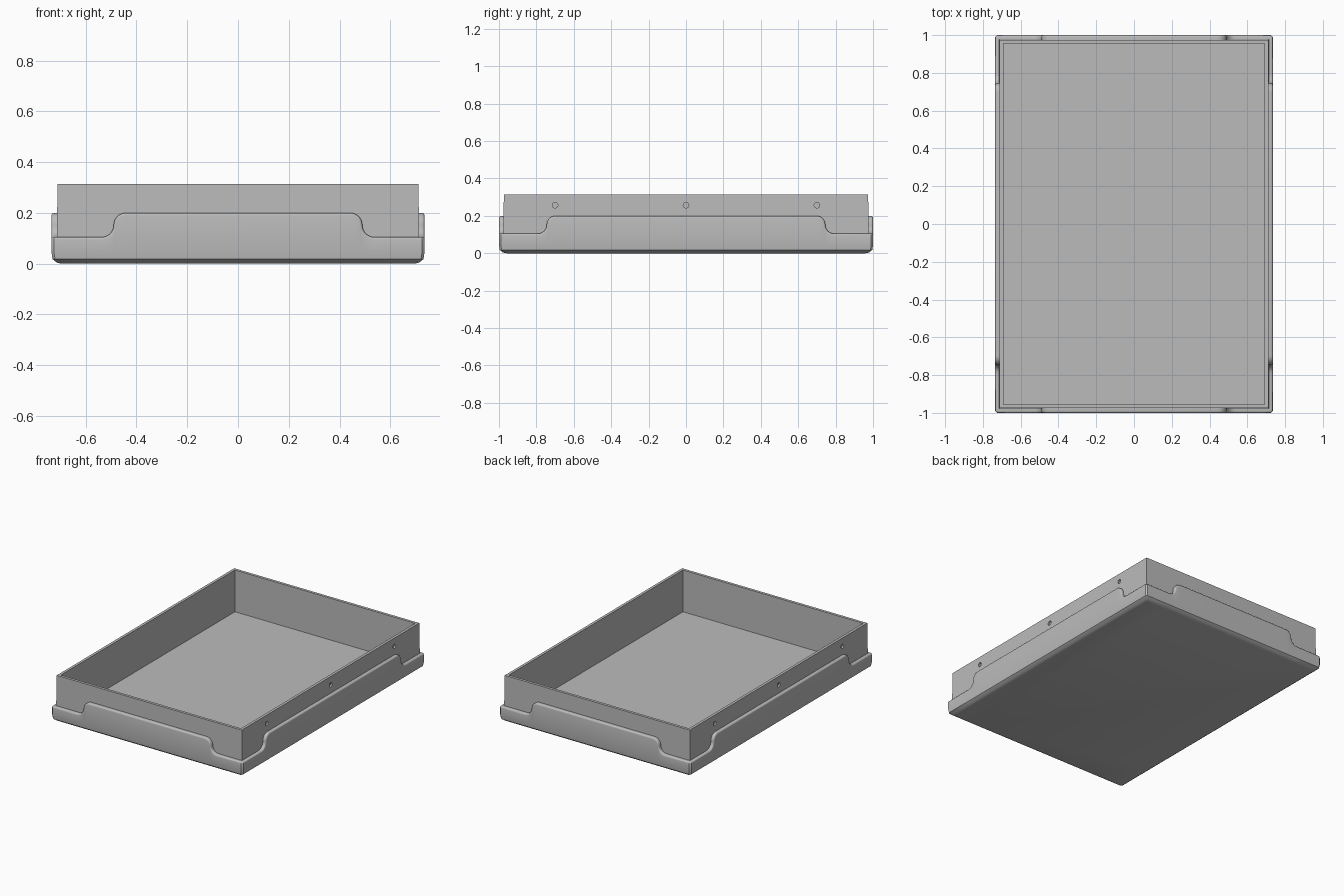
import bpy, bmesh
from math import sin, cos, pi, radians
from mathutils import Matrix, Vector

cube = bpy.data.objects.get("Cube")
if cube:
    bpy.data.objects.remove(cube)

HALF_X, HALF_Y, TOP = 0.735, 1.0, 0.315
LOW, HIGH = 0.105, 0.2          # skirt height at the corners and mid-side
ROUND, CORNER = 0.01, 0.01      # lip rounding and corner chamfer

grey = bpy.data.materials.new("light grey")
grey.use_nodes = True
colour = (0.5, 0.5, 0.5, 1)
grey.diffuse_color = colour
grey.node_tree.nodes["Principled BSDF"].inputs["Base Color"].default_value = colour


def make_object(name, bm):
    bmesh.ops.recalc_face_normals(bm, faces=bm.faces)
    mesh = bpy.data.meshes.new(name)
    bm.to_mesh(mesh)
    bm.free()
    obj = bpy.data.objects.new(name, mesh)
    bpy.context.collection.objects.link(obj)
    mesh.materials.append(grey)
    return obj


def activate(obj):
    bpy.ops.object.select_all(action='DESELECT')
    obj.select_set(True)
    bpy.context.view_layer.objects.active = obj


def bridge(bm, rings):
    for a, b in zip(rings, rings[1:]):
        for i in range(len(a)):
            j = (i + 1) % len(a)
            bm.faces.new((a[i], a[j], b[j], b[i]))


def lip_path(step, half):
    """Top line of one skirt side: (along, z, normal along, normal z)."""
    r, n = (HIGH - LOW) / 2, 7
    pts = [(half, LOW, 0, 1)]
    for i in range(n + 1):
        t = pi / 2 * i / n
        pts.append((step + r - r * sin(t), LOW + r - r * cos(t), sin(t), cos(t)))
    for i in range(1, n + 1):
        t = pi / 2 * i / n
        pts.append((step - r + r * cos(t), HIGH - r + r * sin(t), cos(t), sin(t)))
    return [(-s, z, -u, v) for s, z, u, v in pts] + pts[::-1]


# Skirt: rounded foot, straight side, rounded stepped lip, ledge to the wall
def skirt_ring(bm, depth, drop=None, height=None):
    ring = []
    for side in range(4):
        half, out, step = ((HALF_X, HALF_Y, 0.49), (HALF_Y, HALF_X, 0.745))[side % 2]
        path = lip_path(step, half)
        for i, (s, z, u, v) in enumerate(path):
            if i in (0, len(path) - 1):
                s = (half - CORNER - depth) * (1 if s > 0 else -1)
            if height is not None:
                z = height
            else:
                s, z = s - u * drop, z - v * drop
            p = Matrix.Rotation(side * pi / 2, 3, 'Z') @ Vector((s, -out + depth, z))
            ring.append(bm.verts.new(p))
    return ring


bm = bmesh.new()
rings = [skirt_ring(bm, d, height=z)
         for d, z in ((0.04, 0), (0.022, 0.004), (0.004, 0.018), (0, 0.045))]
for i in range(5):
    t = pi / 2 * i / 4
    rings.append(skirt_ring(bm, ROUND * (1 - cos(t)), drop=ROUND * (1 - sin(t))))
rings.append(skirt_ring(bm, 0.03, drop=0))
bridge(bm, rings)
bm.faces.new(rings[0])
skirt = make_object("skirt", bm)
activate(skirt)
bpy.ops.object.shade_smooth_by_angle(angle=radians(35))

# Tray: thin walls with a slight draft, and the inside floor
bm = bmesh.new()
rings = []
for x, y, z in ((0.715, 0.977, 0.015), (0.711, 0.974, TOP),
                (0.692, 0.955, TOP), (0.692, 0.955, 0.025)):
    rings.append([bm.verts.new((x * a, y * b, z))
                  for a, b in ((-1, -1), (1, -1), (1, 1), (-1, 1))])
bridge(bm, rings)
bm.faces.new(rings[0])
bm.faces.new(rings[-1])
tray = make_object("tray", bm)

# Blind screw holes along both long walls
bm = bmesh.new()
for side in (-1, 1):
    for y in (-0.7, 0, 0.7):
        place = Matrix.Translation((side * 0.72, y, 0.257)) @ Matrix.Rotation(pi / 2, 4, 'Y')
        bmesh.ops.create_cone(bm, cap_ends=True, segments=24, radius1=0.015,
                              radius2=0.015, depth=0.04, matrix=place)
cutter = make_object("hole_cutter", bm)
cutter.hide_render = True
cut = tray.modifiers.new("holes", 'BOOLEAN')
cut.operation, cut.solver, cut.object = 'DIFFERENCE', 'EXACT', cutter
activate(tray)
bpy.ops.object.modifier_apply(modifier=cut.name)
bpy.data.objects.remove(cutter)
bpy.ops.object.shade_smooth_by_angle(angle=radians(30))
